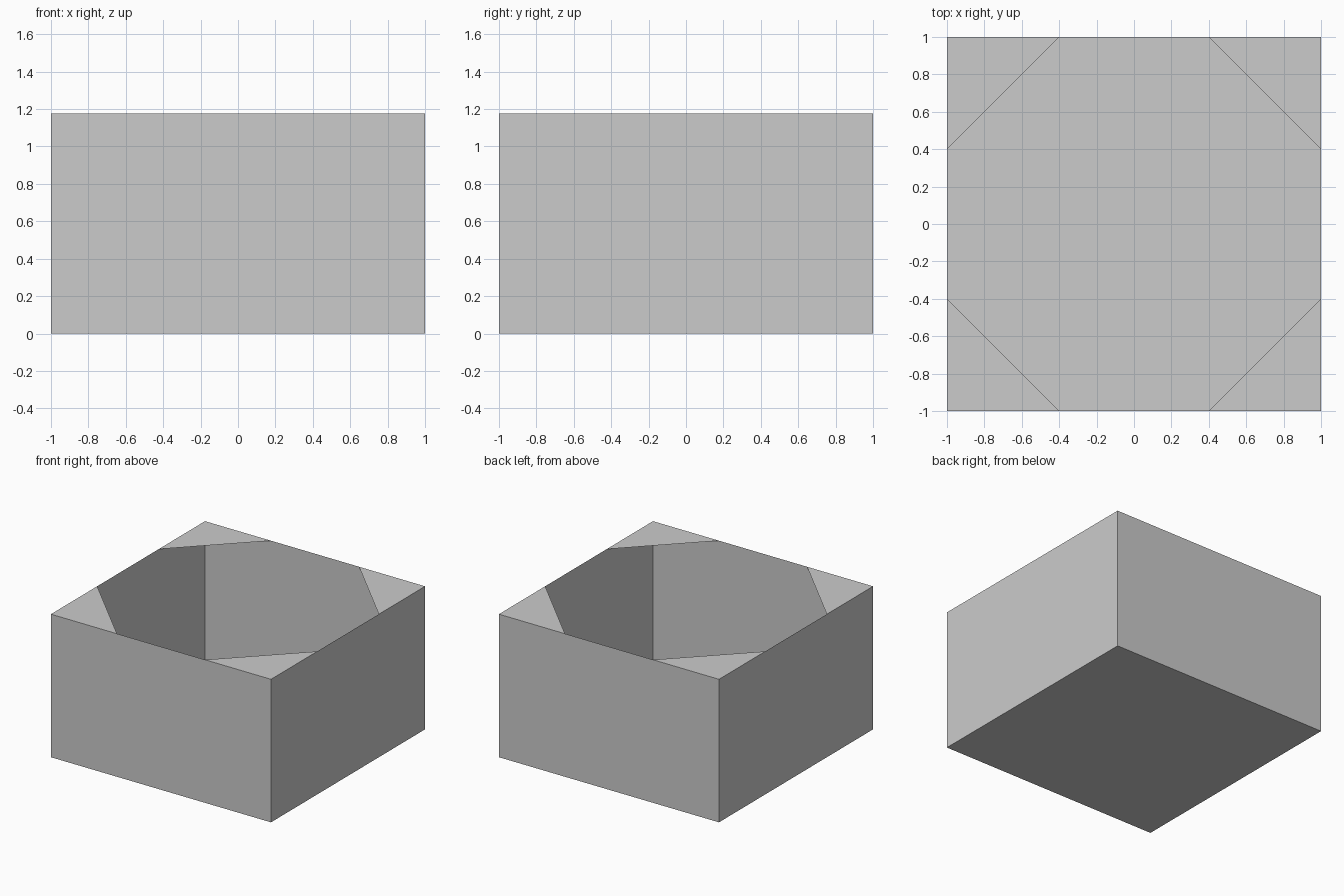
import bpy, bmesh
from mathutils import Matrix

if "Cube" in bpy.data.objects:
    bpy.data.objects.remove(bpy.data.objects["Cube"])

H = 1.175    # box height
CUT = 0.4    # where each corner gusset meets the rim


def make_object(name, bm):
    mesh = bpy.data.meshes.new(name)
    bm.to_mesh(mesh)
    bm.free()
    obj = bpy.data.objects.new(name, mesh)
    bpy.context.collection.objects.link(obj)
    return obj


# Open-topped box with sheet-thin walls and floor
bm = bmesh.new()
bmesh.ops.create_cube(bm, size=1, matrix=Matrix.Translation((0, 0, H / 2))
                      @ Matrix.Diagonal((2, 2, H, 1)))
lid = [f for f in bm.faces if f.normal.z > 0.9]
bmesh.ops.delete(bm, geom=lid, context='FACES_ONLY')
make_object("open_box", bm)

# Flat triangular gussets across the four rim corners
for side_x, x in (("left", -1), ("right", 1)):
    for side_y, y in (("front", -1), ("back", 1)):
        bm = bmesh.new()
        points = [(x, y, H), (x * CUT, y, H), (x, y * CUT, H)]
        face = bm.faces.new([bm.verts.new(p) for p in points])
        face.normal_update()
        if face.normal.z < 0:
            face.normal_flip()
        make_object(f"corner_gusset_{side_y}_{side_x}", bm)
